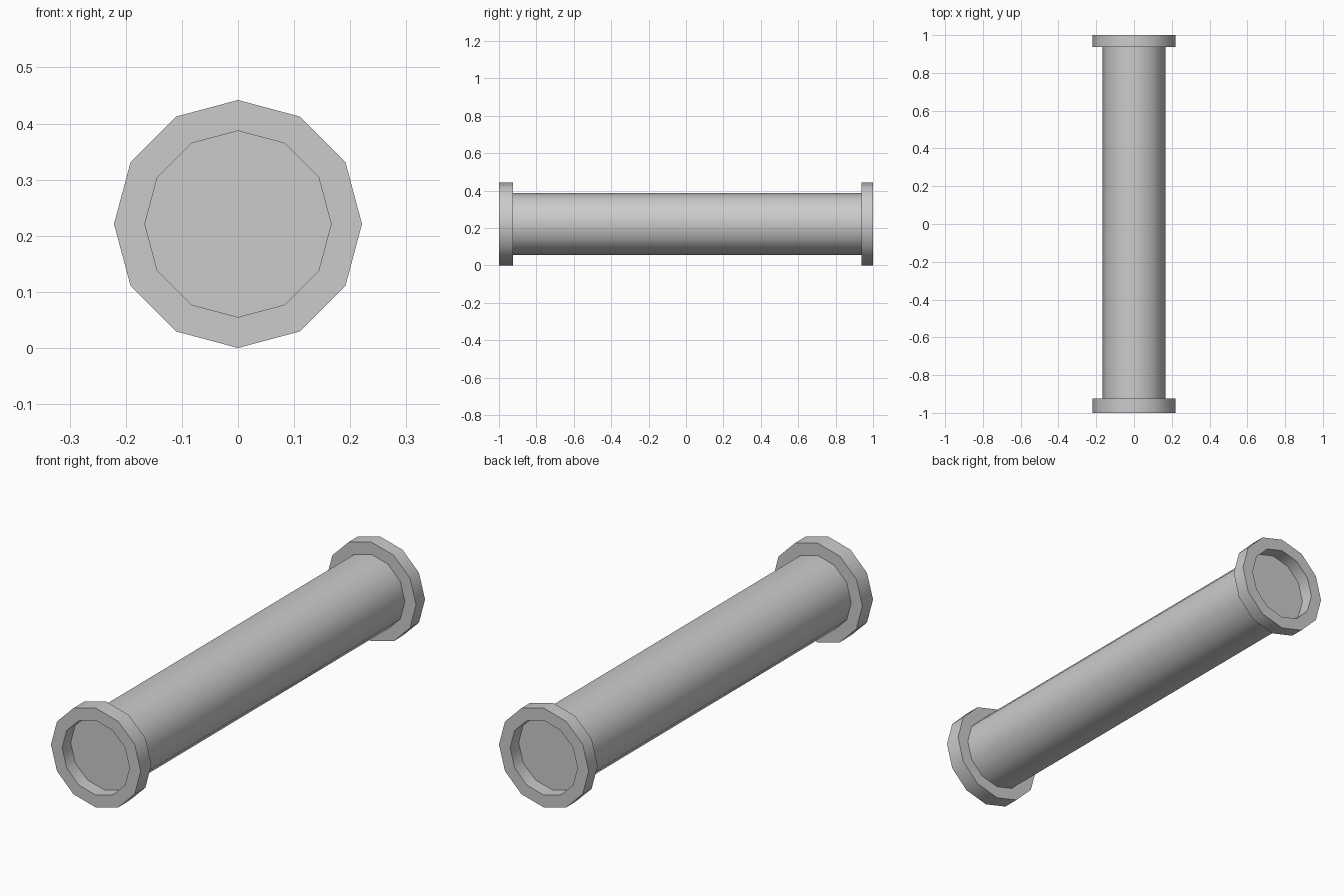
import bpy, bmesh, math

if "Cube" in bpy.data.objects:
    bpy.data.objects.remove(bpy.data.objects["Cube"])

SIDES = 12
R_OUT, R_IN = 0.221, 0.166
CZ = R_OUT


def lathe(name, profile, closed):
    """Revolve (radius, y) points about the pipe axis; open profiles get end caps."""
    bm = bmesh.new()
    rings = []
    for r, y in profile:
        rings.append([bm.verts.new((r * math.sin(2 * math.pi * i / SIDES), y,
                                    CZ + r * math.cos(2 * math.pi * i / SIDES)))
                      for i in range(SIDES)])
    pairs = list(zip(rings, rings[1:]))
    if closed:
        pairs.append((rings[-1], rings[0]))
    else:
        bm.faces.new(rings[0])
        bm.faces.new(rings[-1])
    for a, b in pairs:
        for i in range(SIDES):
            j = (i + 1) % SIDES
            bm.faces.new((a[i], a[j], b[j], b[i]))
    bmesh.ops.recalc_face_normals(bm, faces=bm.faces)
    mesh = bpy.data.meshes.new(name)
    bm.to_mesh(mesh)
    bm.free()
    ob = bpy.data.objects.new(name, mesh)
    bpy.context.collection.objects.link(ob)
    bpy.ops.object.select_all(action='DESELECT')
    ob.select_set(True)
    bpy.context.view_layer.objects.active = ob
    bpy.ops.object.shade_smooth_by_angle(angle=math.radians(35))
    return ob


def flange(name, y0, y1):
    lathe(name, [(R_IN, y0), (R_OUT, y0), (R_OUT, y1), (R_IN, y1)], True)


# Pipe with closed ends set back inside the flanges
lathe("pipe_body", [(R_IN, -0.94), (R_IN, 0.94)], False)
# End collars; the front one is slightly thicker
flange("front_flange", -1.0, -0.925)
flange("back_flange", 0.937, 1.0)
